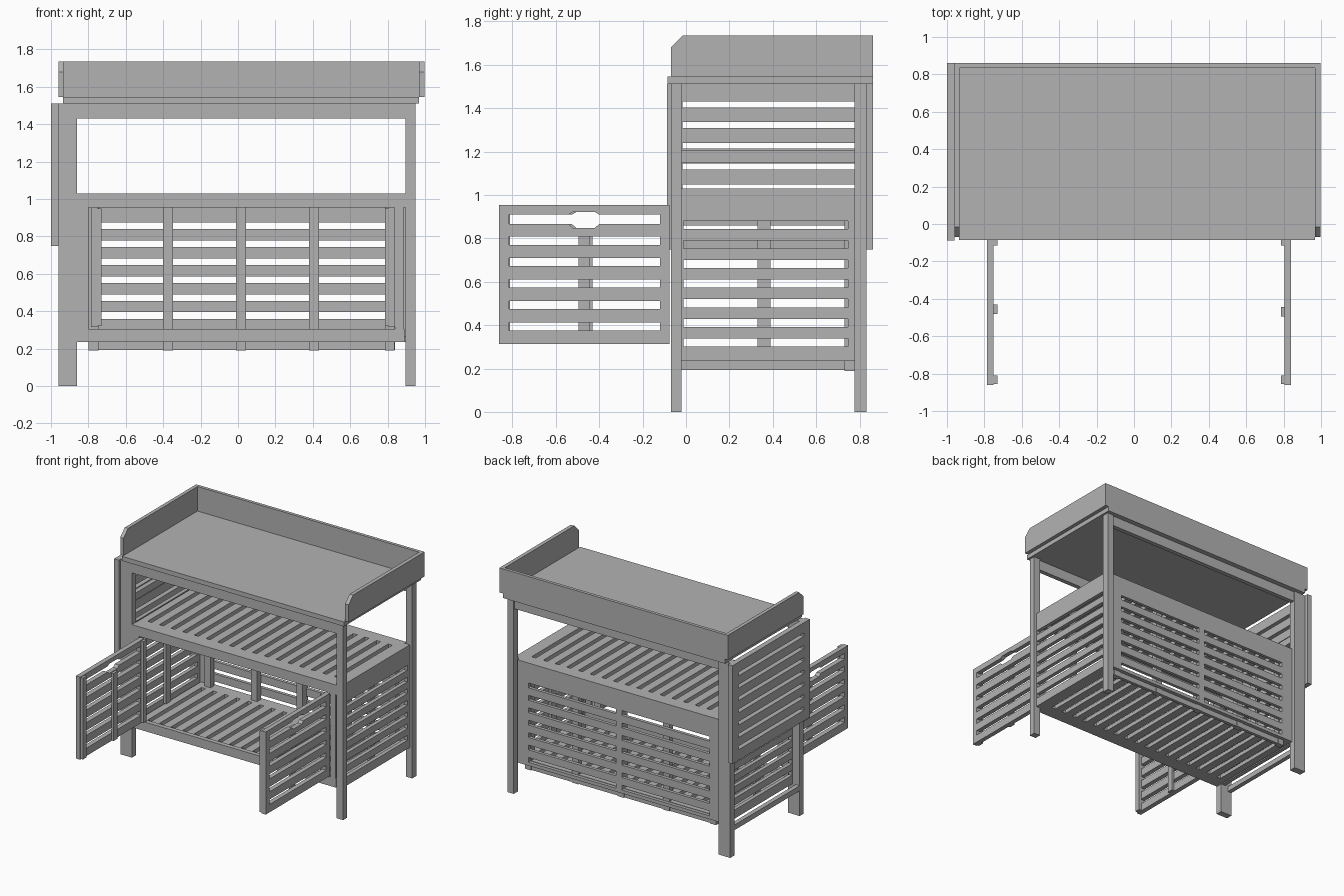
import bpy, bmesh

if "Cube" in bpy.data.objects:
    bpy.data.objects.remove(bpy.data.objects["Cube"])

mat = bpy.data.materials.new("painted grey wood")
mat.diffuse_color = (0.45, 0.45, 0.45, 1)
mat.use_nodes = True
mat.node_tree.nodes["Principled BSDF"].inputs["Base Color"].default_value = mat.diffuse_color


def finish(name, bm):
    bmesh.ops.recalc_face_normals(bm, faces=bm.faces)
    me = bpy.data.meshes.new(name)
    bm.to_mesh(me)
    bm.free()
    me.materials.append(mat)
    ob = bpy.data.objects.new(name, me)
    bpy.context.collection.objects.link(ob)
    return ob


def add_prism(bm, pts, x0, x1):
    """Extrude a (y, z) outline along x."""
    a = [bm.verts.new((x0, y, z)) for y, z in pts]
    b = [bm.verts.new((x1, y, z)) for y, z in pts]
    bm.faces.new(a)
    bm.faces.new(b[::-1])
    for i in range(len(a)):
        j = (i + 1) % len(a)
        bm.faces.new((a[i], a[j], b[j], b[i]))


def add_box(bm, x, y, z):
    add_prism(bm, [(y[0], z[0]), (y[1], z[0]), (y[1], z[1]), (y[0], z[1])], *x)


def box(name, x, y, z):
    bm = bmesh.new()
    add_box(bm, x, y, z)
    return finish(name, bm)


def add_slotted(bm, axis, t, u, v, slots, spans):
    """Plate with thickness t along axis; slots are (lo, hi) in v, spans are (lo, hi) in u."""
    def piece(pu, pv):
        add_box(bm, *{"x": (t, pu, pv), "y": (pu, t, pv), "z": (pv, pu, t)}[axis])
    lo = v[0]
    for s0, s1 in sorted(slots):
        piece(u, (lo, s0))
        left = u[0]
        for a, b in spans:
            piece((left, a), (s0, s1))
            left = b
        piece((left, u[1]), (s0, s1))
        lo = s1
    piece(u, (lo, v[1]))


def slotted(name, *args):
    bm = bmesh.new()
    add_slotted(bm, *args)
    return finish(name, bm)


def row(start, step, count, width):
    return [(start + i * step - width / 2, start + i * step + width / 2) for i in range(count)]


FRONT, BACK = (-0.07, -0.02), (0.775, 0.83)

# main legs
for pos, y in (("front", FRONT), ("back", BACK)):
    box(f"{pos}_right_leg", (0.895, 0.95), y, (0, 1.51))
    box(f"{pos}_left_leg", (-0.925, -0.86), y, (0, 1.51))
    box(f"{pos}_outer_left_leg", (-0.96, -0.925), y, (0, 1.51))

# outer left frame rails
for n, z in (("lower", (0.195, 0.235)), ("upper", (1.15, 1.205))):
    box(f"outer_left_{n}_rail", (-0.96, -0.925), (-0.02, 0.775), z)

# front frame around the door opening
fy = (-0.07, -0.035)
box("front_top_rail", (-0.86, 0.895), fy, (1.43, 1.51))
box("front_middle_rail", (-0.86, 0.895), fy, (0.955, 1.03))
box("front_bottom_rail", (-0.86, 0.89), fy, (0.235, 0.305))
box("front_left_stile", (-0.86, -0.80), fy, (0.305, 0.955))
box("front_right_stile", (0.84, 0.885), fy, (0.305, 0.955))
box("back_top_rail", (-0.86, 0.895), (0.785, 0.82), (1.43, 1.51))

# slatted back panel with vertical struts
slotted("back_panel", "y", (0.775, 0.80), (-0.86, 0.885), (0.235, 1.03),
        row(0.28, 0.0962, 7, 0.037), [(-0.76, -0.01), (0.04, 0.79)])
for i, x in enumerate((-0.80, -0.40, -0.01, 0.38, 0.785)):
    box(f"back_strut_{i + 1}", (x, x + 0.053), (0.73, 0.775), (0.19, 0.99))
box("back_foot_rail", (-0.80, 0.84), (0.745, 0.77), (0.192, 0.235))

# slatted side panels with inner battens
for n, x, bx in (("right", (0.90, 0.93), (0.878, 0.90)), ("left", (-0.90, -0.87), (-0.87, -0.848))):
    slotted(f"{n}_side_panel", "x", x, (-0.02, 0.775), (0.235, 1.03),
            row(0.321, 0.0903, 7, 0.037), [(-0.012, 0.745)])
    box(f"{n}_side_batten", bx, (0.33, 0.39), (0.265, 0.99))

# storage shelf and floor, slots running front to back
slotted("storage_shelf", "z", (0.995, 1.03), (-0.035, 0.775), (-0.86, 0.90),
        row(-0.785, 0.1, 17, 0.035), [(0.04, 0.70)])
slotted("cabinet_floor", "z", (0.235, 0.265), (-0.035, 0.775), (-0.86, 0.90),
        row(-0.785, 0.1, 17, 0.035), [(0.04, 0.70)])

# slatted panel hanging outside on the left
slotted("left_hanging_panel", "x", (-1.0, -0.96), (-0.088, 0.86), (0.75, 1.51),
        row(0.845, 0.0954, 7, 0.027), [(-0.015, 0.785)])


# opened doors with a hand hole in the top slot
def door(name, x, bx, mid):
    bm = bmesh.new()
    add_slotted(bm, "x", x, (-0.86, -0.075), (0.315, 0.838),
                row(0.395, 0.0987, 5, 0.038), [(-0.815, -0.12)])
    c = mid
    add_prism(bm, [(-0.86, 0.955), (-0.86, 0.91), (c - 0.07, 0.91), (c - 0.05, 0.922),
                   (c + 0.05, 0.922), (c + 0.07, 0.91), (-0.075, 0.91), (-0.075, 0.955)], *x)
    add_prism(bm, [(-0.86, 0.838), (-0.075, 0.838), (-0.075, 0.866), (c + 0.07, 0.866),
                   (c + 0.05, 0.848), (c - 0.05, 0.848), (c - 0.07, 0.866), (-0.86, 0.866)], *x)
    add_box(bm, x, (-0.86, -0.815), (0.866, 0.91))
    add_box(bm, x, (-0.12, -0.075), (0.866, 0.91))
    finish(name, bm)
    for n, y, top in (("outer", (-0.855, -0.81), 0.95), ("middle", (mid - 0.025, mid + 0.025), 0.842),
                      ("hinge", (-0.115, -0.075), 0.95)):
        box(f"{name}_{n}_batten", bx, y, (0.32, top))


door("left_door", (-0.787, -0.75), (-0.75, -0.73), -0.455)
door("right_door", (0.805, 0.84), (0.785, 0.805), -0.47)

# changing tray: base board, chamfered sides and back
box("tray_base", (-0.935, 0.967), (-0.085, 0.86), (1.51, 1.545))
side = [(-0.07, 1.545), (0.835, 1.545), (0.835, 1.735), (-0.015, 1.735), (-0.07, 1.68)]
for n, x in (("left", (-0.96, -0.932)), ("right", (0.967, 0.997))):
    bm = bmesh.new()
    add_prism(bm, side, *x)
    finish(f"tray_{n}_side", bm)
box("tray_back", (-0.96, 0.997), (0.835, 0.86), (1.545, 1.735))
